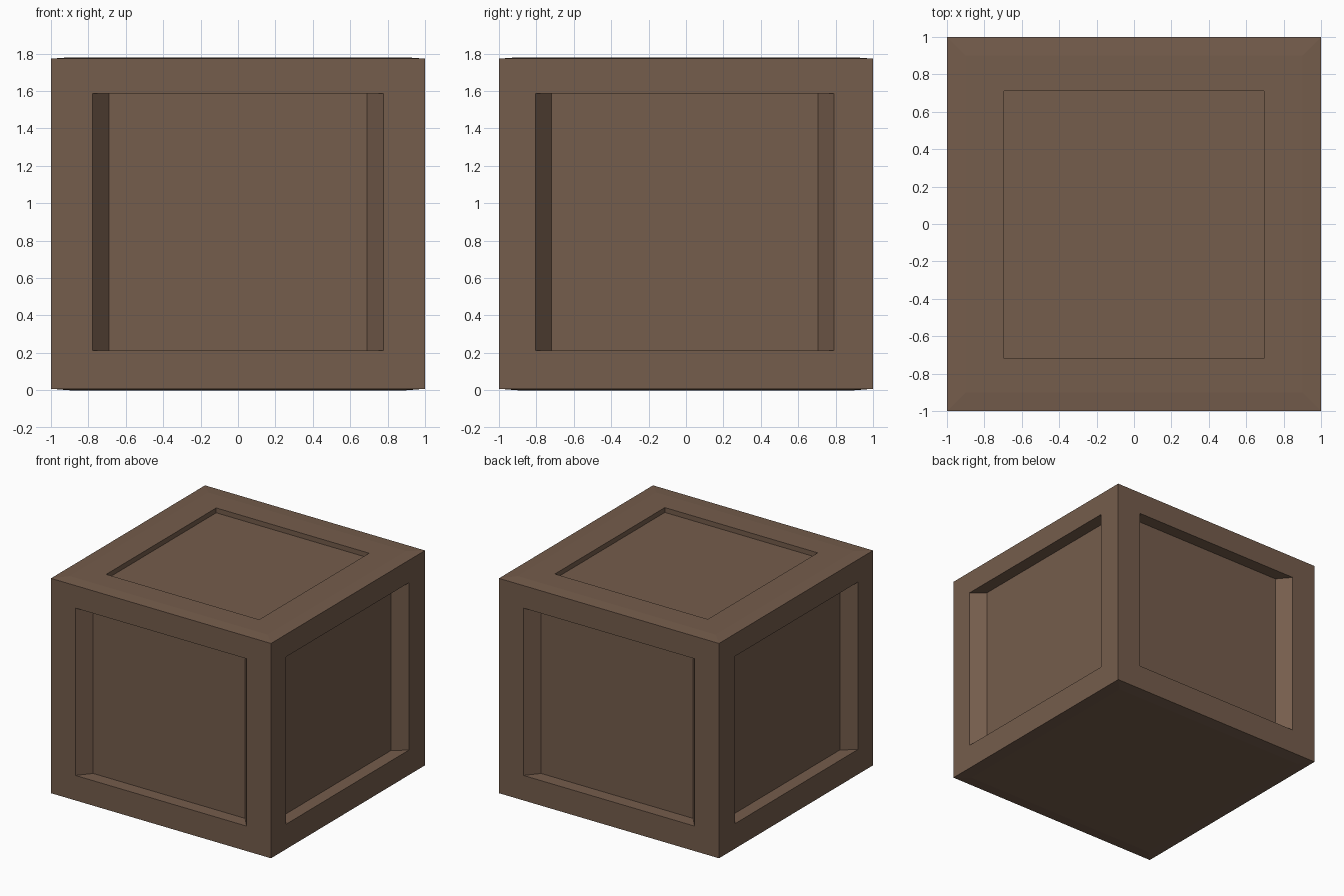
import bpy, bmesh

if "Cube" in bpy.data.objects:
    bpy.data.objects.remove(bpy.data.objects["Cube"])

wood = bpy.data.materials.new("brown wood")
wood.diffuse_color = (0.178, 0.109, 0.072, 1)
wood.use_nodes = True
wood.node_tree.nodes["Principled BSDF"].inputs["Base Color"].default_value = wood.diffuse_color

Z0, Z1, H = 0.008, 1.773, 1.78   # side wall bottom, side wall top, full height
DEPTH = 0.105                    # side panel recess
bm = bmesh.new()


def nested(loops):
    """Bridge successive four-point loops and cap the last one."""
    rings = [[bm.verts.new(p) for p in loop] for loop in loops]
    for a, b in zip(rings, rings[1:]):
        for i in range(4):
            j = (i + 1) % 4
            bm.faces.new((a[i], a[j], b[j], b[i]))
    bm.faces.new(rings[-1])


def rect(u0, u1, v0, v1, place):
    return [place(u, v) for u, v in ((u0, v0), (u1, v0), (u1, v1), (u0, v1))]


# Four sides: frame, slanted recess walls and sunken panel
for s in (-1, 1):
    for axis, (o0, o1, i0, i1) in (("y", (-0.778, 0.778, -0.69, 0.69)),
                                   ("x", (-0.805, 0.792, -0.718, 0.705))):
        def at(d):
            if axis == "y":
                return lambda u, v: (u, s * d, v)
            return lambda u, v: (s * d, u, v)
        nested([rect(-1, 1, Z0, Z1, at(1)),
                rect(o0, o1, 0.213, 1.588, at(1)),
                rect(i0, i1, 0.213, 1.588, at(1 - DEPTH))])


def level(z):
    return lambda u, v: (u, v, z)


# Lid: shallow sloped rim, flat frame, sunken panel
top = (-0.695, 0.695, -0.718, 0.71)
nested([rect(-1, 1, -1, 1, level(Z1)),
        rect(-0.9, 0.9, -0.9, 0.9, level(H)),
        rect(*top, level(H)),
        rect(*top, level(H - 0.04))])

# Base: plain with the same shallow rim
nested([rect(-1, 1, -1, 1, level(Z0)),
        rect(-0.9, 0.9, -0.9, 0.9, level(0))])

bmesh.ops.remove_doubles(bm, verts=bm.verts, dist=0.0005)
bmesh.ops.recalc_face_normals(bm, faces=bm.faces)
mesh = bpy.data.meshes.new("crate")
bm.to_mesh(mesh)
bm.free()
mesh.materials.append(wood)
bpy.context.collection.objects.link(bpy.data.objects.new("crate", mesh))
